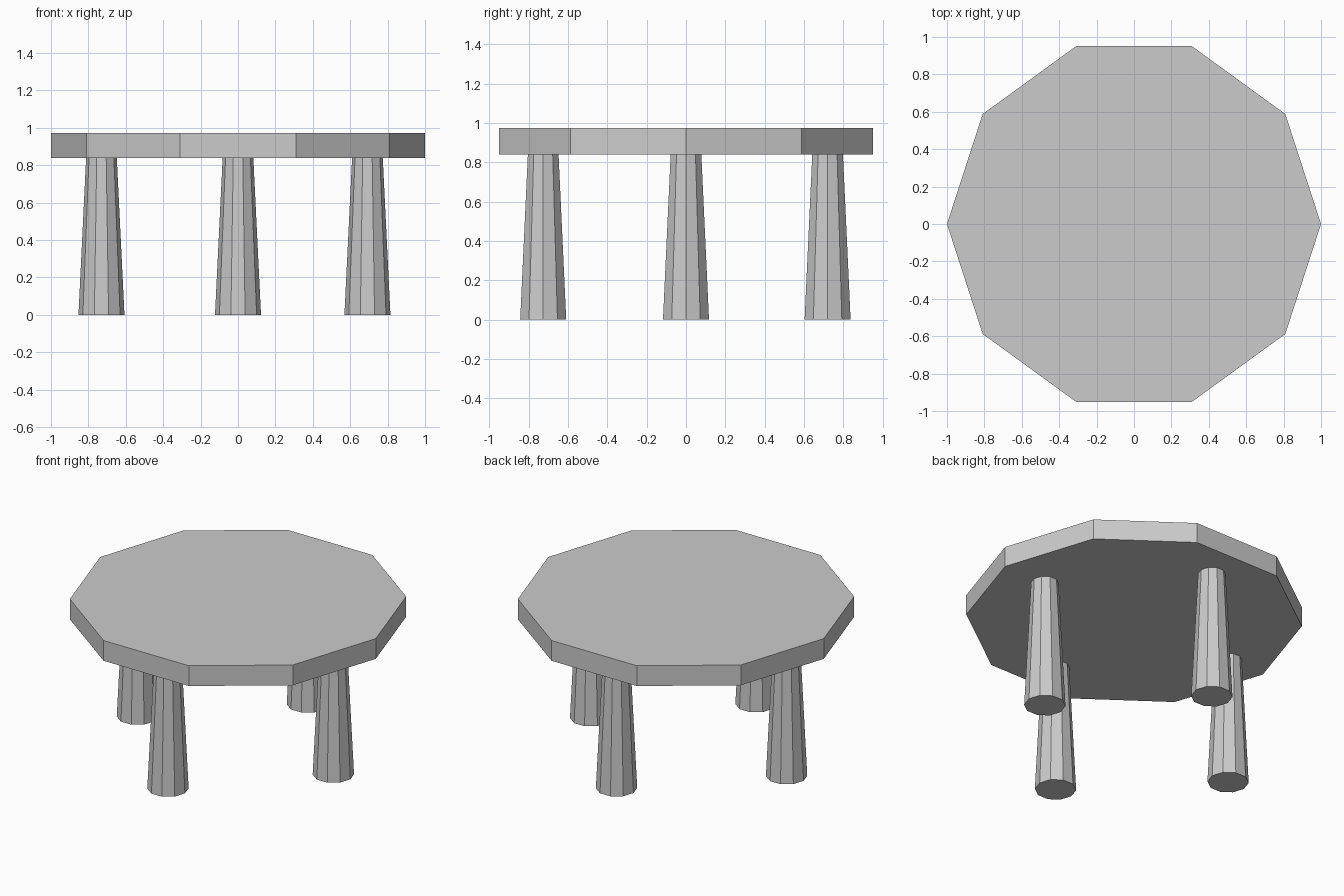
import bpy

if "Cube" in bpy.data.objects:
    bpy.data.objects.remove(bpy.data.objects["Cube"])

SIDES = 10
TOP_Z, UNDER_Z = 0.973, 0.84


def tapered(name, x, y, z0, z1, r0, r1):
    # ten-sided prism with a corner pointing along +x
    bpy.ops.mesh.primitive_cone_add(vertices=SIDES, radius1=r0, radius2=r1,
                                    depth=z1 - z0, location=(x, y, (z0 + z1) / 2))
    obj = bpy.context.object
    obj.name = name
    # the primitive starts at +y or +x; turn it so the widest axis is x
    if obj.dimensions.y > obj.dimensions.x:
        obj.rotation_euler.z = 1.5707963
    return obj


# table top
tapered("table_top", 0, 0, UNDER_Z, TOP_Z, 1.0, 1.0)

# four tapered legs in a cross layout
legs = {
    "left_leg": (-0.73, 0),
    "right_leg": (0.692, 0),
    "front_leg": (0, -0.726),
    "back_leg": (0, 0.72),
}
for name, (x, y) in legs.items():
    tapered(name, x, y, 0, UNDER_Z, 0.123, 0.082)
